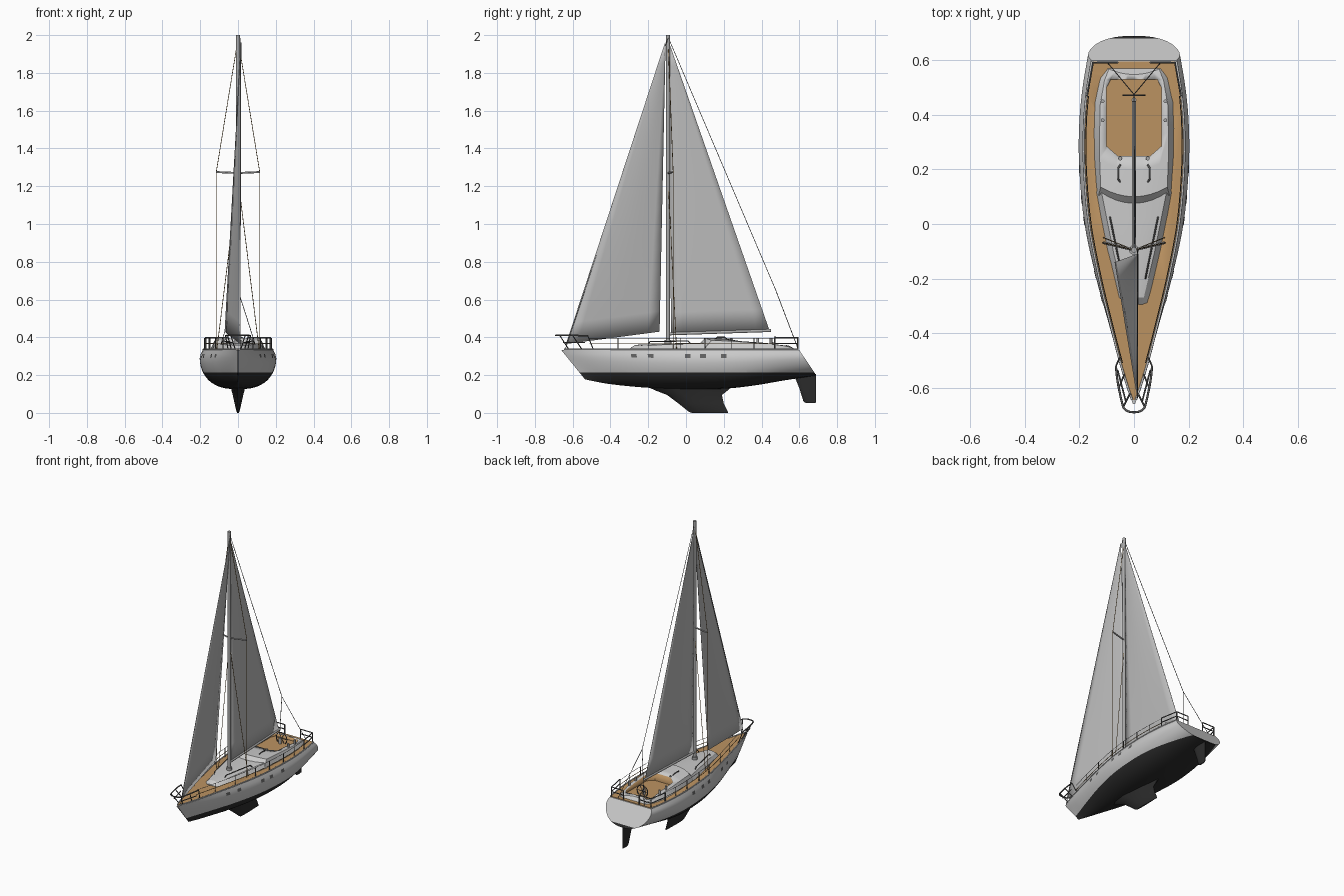
import bpy, bmesh, math
from mathutils import Vector

if "Cube" in bpy.data.objects:
    bpy.data.objects.remove(bpy.data.objects["Cube"])


def material(name, r, g, b):
    m = bpy.data.materials.new(name)
    m.use_nodes = True
    m.diffuse_color = (r, g, b, 1)
    m.node_tree.nodes["Principled BSDF"].inputs["Base Color"].default_value = (r, g, b, 1)
    return m


WHITE = material("hull_white", 0.6, 0.6, 0.6)
BLACK = material("bottom_black", 0.025, 0.025, 0.025)
TEAK = material("teak", 0.5, 0.29, 0.12)
SAIL = material("sailcloth", 0.5, 0.5, 0.5)
METAL = material("spar_metal", 0.4, 0.4, 0.4)
STEEL = material("dark_steel", 0.12, 0.12, 0.12)
ROPE = material("brown_rope", 0.3, 0.18, 0.06)


def finish(name, bm, mats, angle=35):
    bmesh.ops.recalc_face_normals(bm, faces=bm.faces)
    me = bpy.data.meshes.new(name)
    bm.to_mesh(me)
    bm.free()
    for m in mats:
        me.materials.append(m)
    ob = bpy.data.objects.new(name, me)
    bpy.context.collection.objects.link(ob)
    activate(ob)
    bpy.ops.object.shade_smooth_by_angle(angle=math.radians(angle))
    return ob


def activate(ob):
    bpy.ops.object.select_all(action="DESELECT")
    ob.select_set(True)
    bpy.context.view_layer.objects.active = ob


def loft(sections, closed=False, caps=True):
    """Skin a list of point rows."""
    bm = bmesh.new()
    rows = [[bm.verts.new(p) for p in s] for s in sections]
    n = len(rows[0])
    for a, b in zip(rows, rows[1:]):
        for i in range(n if closed else n - 1):
            j = (i + 1) % n
            bm.faces.new((a[i], a[j], b[j], b[i]))
    if caps:
        bm.faces.new(rows[0])
        bm.faces.new(rows[-1])
    return bm


def prism(outline, z0, z1):
    return loft([[(x, y, z) for x, y in outline] for z in (z0, z1)], closed=True)


def mirrored(half):
    return half + [(-x, y) for x, y in reversed(half)]


def tube(name, paths, radius, mat, cyclic=False, smooth=False, sides=2):
    cu = bpy.data.curves.new(name, "CURVE")
    cu.dimensions = "3D"
    cu.bevel_depth, cu.bevel_resolution, cu.use_fill_caps = radius, sides, True
    for path in paths:
        sp = cu.splines.new("NURBS" if smooth else "POLY")
        sp.points.add(len(path) - 1)
        for p, co in zip(sp.points, path):
            p.co = (*co, 1)
        sp.use_cyclic_u = cyclic
        if smooth:
            sp.order_u, sp.use_endpoint_u = 3, True
    cu.materials.append(mat)
    ob = bpy.data.objects.new(name, cu)
    bpy.context.collection.objects.link(ob)
    activate(ob)
    bpy.ops.object.convert(target="MESH")
    return ob


def both(path):
    return [[(s * x, y, z) for x, y, z in path] for s in (1, -1)]


def cut(target, cutter):
    mod = target.modifiers.new("cut", "BOOLEAN")
    mod.operation, mod.solver, mod.object = "DIFFERENCE", "EXACT", cutter
    activate(target)
    bpy.ops.object.modifier_apply(modifier=mod.name)


# Hull stations: deck y, bottom y, half beam, bottom z, fullness
SHEER, WATER = 0.332, 0.213
STATIONS = [(-.66, -.535, .004, .178, 1.5), (-.6, -.49, .027, .168, 1.6),
            (-.5, -.42, .06, .155, 1.8), (-.35, -.31, .102, .142, 2.1),
            (-.2, -.18, .142, .132, 2.4), (0, 0, .184, .126, 2.6),
            (.2, .2, .203, .128, 2.7), (.35, .36, .204, .145, 2.7),
            (.48, .52, .193, .172, 2.5), (.6, .69, .172, .198, 2.3)]


def station(t):
    """Smoothly interpolated station, t from 0 to 1."""
    u = t * (len(STATIONS) - 1)
    i = min(int(u), len(STATIONS) - 2)
    f = u - i
    p = [STATIONS[max(0, min(len(STATIONS) - 1, k))] for k in range(i - 1, i + 3)]
    return [b + f / 2 * (c - a + f * (2 * a - 5 * b + 4 * c - d + f * (3 * (b - c) + d - a)))
            for a, b, c, d in zip(*p)]


def hull_point(t, f):
    yd, yb, w, zb, e = station(t)
    x = w * max(0, 1 - f ** e) ** (1 / e)
    if f < 0.3:
        x *= 1 - 0.09 * (1 - f / 0.3) ** 2
    return Vector((x, yd + (yb - yd) * f, SHEER - (SHEER - zb) * f))


def t_at(y):
    lo, hi = 0.0, 1.0
    for _ in range(30):
        mid = (lo + hi) / 2
        lo, hi = (mid, hi) if hull_point(mid, 0).y < y else (lo, mid)
    return lo


def deck_edge(y, z, inset=0.01):
    return (max(0, hull_point(t_at(y), 0).x - inset), y, z)


depths = [math.sin(math.pi / 2 * k / 14) for k in range(15)]
rows = []
for k in range(37):
    side = [hull_point(k / 36, f) for f in depths]
    rows.append(side + [Vector((-p.x, p.y, p.z)) for p in reversed(side[:-1])])
bm = loft(rows, closed=True)
bmesh.ops.bisect_plane(bm, geom=bm.verts[:] + bm.edges[:] + bm.faces[:], dist=1e-5,
                       plane_co=(0, 0, WATER), plane_no=(0, 0, 1))
for f in bm.faces:
    f.material_index = int(f.calc_center_median().z < WATER)
hull = finish("hull", bm, [WHITE, BLACK, TEAK])

# Teak deck and toe rail
ys = [-.645 + 1.24 * k / 30 for k in range(31)]
deck = finish("deck", prism(mirrored([deck_edge(y, 0, .005)[:2] for y in ys]), .328, .336), [TEAK])
tube("toe_rail", both([deck_edge(y, .336, .002) for y in ys]), .004, WHITE)


# Cabin trunk and cockpit coaming, stations: y, base half width, top half width, top z
def house(name, stations, camber, sweep):
    rows = []
    for y, wb, wt, z in stations:
        pts = [(wb, .33), (wt, z - camber)] + [
            (wt * c, z - camber * c * c) for c in (.75, .5, .25, 0)]
        pts += [(-x, h) for x, h in reversed(pts[:-1])]
        rows.append([(x, y + sweep * (x / .13) ** 2, h) for x, h in pts])
    return finish(name, loft(rows, closed=True), [WHITE, TEAK], 25)


house("cabin_trunk", [(-.295, .052, .03, .342), (-.27, .06, .036, .36), (-.1, .1, .076, .368),
                      (.02, .124, .1, .37), (.12, .142, .12, .372)], .006, 0)
coaming = house("cockpit_coaming", [(.065, .137, .13, .36), (.1, .14, .122, .396),
                                    (.2, .147, .126, .392), (.3, .149, .126, .385),
                                    (.4, .146, .124, .378), (.5, .127, .108, .366),
                                    (.548, .1, .092, .355)], .012, .04)

# Cockpit recess and footwell
bm = prism(mirrored([(.06, .25), (.1, .285), (.1, .5), (.085, .53)]), .3365, .5)
cockpit = finish("cockpit_cutter", bm, [TEAK])
cut(coaming, cockpit)
bm = prism(mirrored([(.045, .262), (.055, .28), (.055, .52)]), .29, .45)
for f in bm.faces:
    f.material_index = 2
well = finish("footwell_cutter", bm, [WHITE, BLACK, TEAK])
cut(hull, well)
cut(deck, well)
for ob in (cockpit, well):
    bpy.data.objects.remove(ob)


# Keel and rudder fins: leading y, trailing y, z, half thickness
def fin(name, levels):
    shape = [(0, 0), (.08, .6), (.3, 1), (.65, .7), (1, .08)]
    rows = []
    for y0, y1, z, th in levels:
        half = [(th * w, y0 + (y1 - y0) * c) for c, w in shape]
        rows.append([(x, y, z) for x, y in half + [(-x, y) for x, y in reversed(half[1:])]])
    finish(name, loft(rows, closed=True), [BLACK])


fin("keel", [(-.22, .25, .145, .04), (-.16, .22, .118, .034), (-.1, .19, .095, .028),
             (-.04, .2, .05, .018), (.015, .222, .006, .008), (.03, .222, 0, .004)])
fin("rudder", [(.57, .688, .205, .012), (.6, .688, .13, .01), (.622, .688, .06, .006),
               (.635, .686, .052, .004)])

# Hull portlights, each a thin plate lying on the topsides
for i, y in enumerate((-.28, -.19, .01, .09, .2)):
    for s in (1, -1):
        pts = [hull_point(t_at(y + dy), f) + Vector((.0015, 0, 0))
               for dy, f in ((-.015, .1), (.015, .1), (.015, .2), (-.015, .2))]
        bm = bmesh.new()
        bm.faces.new([bm.verts.new((s * p.x, p.y, p.z)) for p in pts])
        finish(f"portlight_{i}_{'left' if s > 0 else 'right'}", bm, [STEEL])

# Spars
MY = -.095
tube("mast", [[(0, MY, .36), (0, MY, 2)]], .0105, METAL, sides=4)
tube("mast_collar", [[(0, MY, .36), (0, MY, .385)]], .018, METAL, sides=4)
tube("boom", [[(0, MY, .418), (0, .45, .436)]], .008, METAL, sides=3)
tube("spreaders", both([(0, MY, 1.27), (.115, -.068, 1.275)]), .005, METAL)


# Sails as curved three-cornered sheets
def sail(name, tack, head, clew, belly):
    tack, head, clew = map(Vector, (tack, head, clew))
    n, rows = 14, []
    for i in range(n + 1):
        v = i / n * .995
        a, b = tack.lerp(head, v), clew.lerp(head, v)
        rows.append([a.lerp(b, j / 8) + Vector((belly * math.sin(math.pi * j / 8)
                     * math.sin(math.pi * v) ** .7, 0, 0)) for j in range(9)])
    ob = finish(name, loft(rows, caps=False), [SAIL])
    mod = ob.modifiers.new("cloth", "SOLIDIFY")
    mod.thickness, mod.offset = .002, 0


sail("mainsail", (0, -.08, .424), (0, -.086, 1.95), (0, .44, .442), .006)
sail("headsail", (.012, -.635, .365), (.016, -.108, 1.97), (-.07, -.14, .43), .008)

# Standing rigging
tube("shrouds", both([(0, MY, 1.98), (.115, -.068, 1.275), (.115, -.068, .335)]), .0018, ROPE, sides=1)
tube("lower_shrouds", both([(0, MY, 1.24), (.112, -.05, .335)]), .0018, ROPE, sides=1)
FORK = (0, .475, .65)
tube("backstay", [[(0, MY, 1.99), FORK]] + both([FORK, (.1, .595, .335)]), .0018, STEEL, sides=1)
tube("forestay", [[(.012, MY, 1.985), (.012, -.638, .34)]], .0018, STEEL, sides=1)

# Bow and stern rails
tube("bow_rail", [[(.066, -.52, .408), (.064, -.56, .41), (.048, -.64, .41), (.035, -.69, .41),
                   (-.035, -.69, .41), (-.048, -.64, .41), (-.064, -.56, .41), (-.066, -.52, .408)]],
     .004, STEEL, smooth=True)
legs = both([(.066, -.52, .408), deck_edge(-.49, .335, .005)])
legs += both([(.055, -.6, .41), deck_edge(-.55, .335, .005)])
legs += both([(.038, -.668, .41), deck_edge(-.62, .335, .004)])
legs += both([(.06, -.535, .372), (.03, -.65, .372)])
tube("bow_rail_legs", legs, .003, STEEL)
corner = [(.06, .592), (.15, .592), (.172, .47)]
tube("stern_rail", both([(x, y, .398) for x, y in corner])
     + both([(x, y, .367) for x, y in corner]), .0035, STEEL)
tube("stern_rail_legs", [leg for x, y in corner for leg in both([(x, y, .33), (x, y, .398)])],
     .0035, STEEL)

# Stanchions and lifelines
posts = (-.36, -.2, -.03, .1, .24, .36)
tube("stanchions", [p for y in posts for p in both([deck_edge(y, .33), deck_edge(y, .397)])],
     .0025, STEEL, sides=1)
run = [-.51 + .98 * k / 14 for k in range(15)]
tube("lower_lifelines", both([deck_edge(y, .366) for y in run]), .0018, ROPE, sides=1)
tube("upper_lifelines", both([deck_edge(y, .396) for y in run]), .0012, STEEL, sides=1)

# Handrails, winches and steering
tube("fore_handrails", both([(.042, -.2, .365), (.044, -.19, .378), (.085, .01, .38), (.088, .025, .365)]),
     .003, STEEL)
tube("aft_handrails", both([(.048, .15, .385), (.058, .165, .4), (.058, .205, .4), (.048, .22, .385)]),
     .0035, STEEL)
tube("winches", [p for x, y in ((.115, .38), (.115, .45), (.05, .24))
                 for p in both([(x, y, .36), (x, y, .395)])], .007, METAL, sides=3)
tube("wheel_pedestal", [[(0, .455, .29), (0, .455, .375)]], .009, METAL, sides=3)
ring = [(.04 * math.cos(a), .472, .365 + .04 * math.sin(a))
        for a in (k * math.pi / 12 for k in range(24))]
tube("steering_wheel", [ring], .003, STEEL, cyclic=True)
tube("wheel_spokes", [[ring[k], ring[k + 12]] for k in (0, 4, 8)], .002, STEEL)
